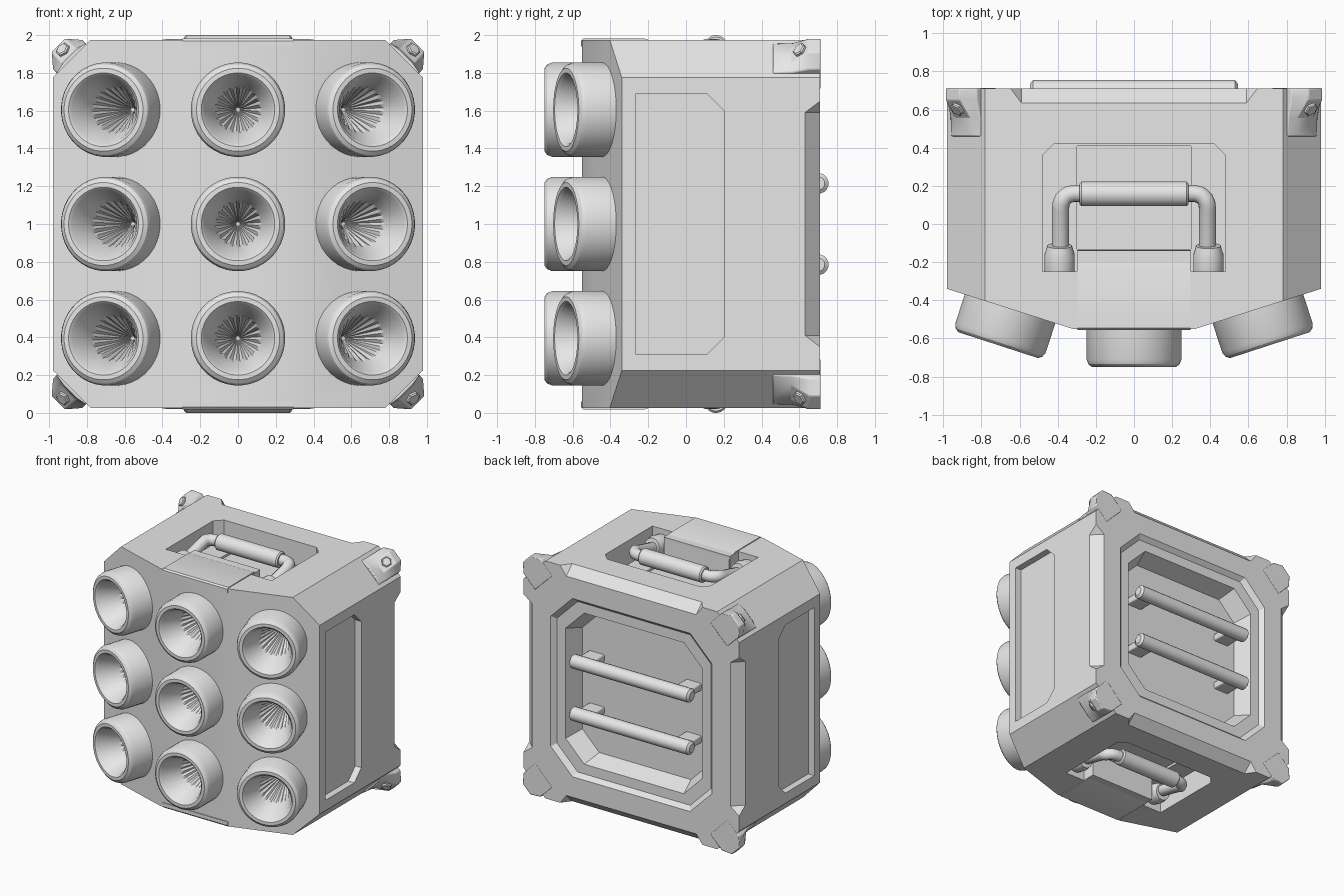
import bpy, bmesh, math
from mathutils import Matrix, Vector

if "Cube" in bpy.data.objects:
    bpy.data.objects.remove(bpy.data.objects["Cube"])

MID = 1.0            # height of the model's middle; parts are built around it
HALF = 0.975         # half height of the case

grey = bpy.data.materials.new("light grey")
grey.use_nodes = True
grey.diffuse_color = (0.8, 0.8, 0.8, 1)
grey.node_tree.nodes["Principled BSDF"].inputs["Base Color"].default_value = (0.8, 0.8, 0.8, 1)


def finish(bm, name, bevel=0):
    bmesh.ops.recalc_face_normals(bm, faces=bm.faces[:])
    mesh = bpy.data.meshes.new(name)
    bm.to_mesh(mesh)
    bm.free()
    mesh.materials.append(grey)
    ob = bpy.data.objects.new(name, mesh)
    ob.location.z = MID
    bpy.context.collection.objects.link(ob)
    if bevel:
        mod = ob.modifiers.new("bevel", 'BEVEL')
        mod.width, mod.segments = bevel, 2
    return ob


def loft(name, rings, caps=(True, True), bevel=0):
    """Skin a row of equal-length point rings."""
    bm = bmesh.new()
    rows = [[bm.verts.new(p) for p in ring] for ring in rings]
    for a, b in zip(rows, rows[1:]):
        for i in range(len(a)):
            j = (i + 1) % len(a)
            bm.faces.new((a[i], a[j], b[j], b[i]))
    for row, cap in zip((rows[0], rows[-1]), caps):
        if cap:
            bm.faces.new(row)
    return finish(bm, name, bevel)


def lathe(name, profile, origin, axis, sides=24, flute=(), caps=(True, True)):
    """Rings of (radius, distance) along an axis; fluted rings zigzag."""
    turn = Vector(axis).to_track_quat('Z', 'Y').to_matrix()
    rings = []
    for k, (r, d) in enumerate(profile):
        ring = []
        for i in range(sides):
            a = 2 * math.pi * (i + 0.5) / sides
            rr = r * (0.88 if k in flute and i % 2 else 1)
            ring.append(Vector(origin) + turn @ Vector((rr * math.cos(a), rr * math.sin(a), d)))
        rings.append(ring)
    return loft(name, rings, caps)


def octagon(r, c, y):
    pts = [(r, c - r), (r, r - c), (r - c, r), (c - r, r),
           (-r, r - c), (-r, c - r), (c - r, -r), (r - c, -r)]
    return [(x, y, z) for x, z in pts]


def cut(target, cutter):
    mod = target.modifiers.new("cut", 'BOOLEAN')
    mod.operation, mod.solver, mod.object = 'DIFFERENCE', 'EXACT', cutter
    bpy.context.view_layer.objects.active = target
    bpy.ops.object.modifier_apply(modifier=mod.name)
    bpy.data.objects.remove(cutter)


# Case: plan outline raised, then the four long corners sliced off
plan = [(-.98, .71), (-.98, -.34), (-.32, -.55), (.32, -.55), (.98, -.34), (.98, .71)]
case = loft("case", [[(x, y, z) for x, y in plan] for z in (-HALF, HALF)])
bm = bmesh.new()
bm.from_mesh(case.data)
for sx in (1, -1):
    for sz in (1, -1):
        res = bmesh.ops.bisect_plane(bm, geom=bm.verts[:] + bm.edges[:] + bm.faces[:],
                                     plane_co=(sx * .78, 0, sz * HALF),
                                     plane_no=(sx, 0, sz), clear_outer=True)
        edges = [e for e in res["geom_cut"] if isinstance(e, bmesh.types.BMEdge)]
        bmesh.ops.holes_fill(bm, edges=edges, sides=0)
bmesh.ops.recalc_face_normals(bm, faces=bm.faces[:])
bm.to_mesh(case.data)
bm.free()

# Tapered chamfers along the four back edges
for k in range(4):
    rot = Matrix.Rotation(k * math.pi / 2, 3, 'Y')
    ends = [[rot @ Vector((x, y, s * h)) for x, y, h in
             ((.86, .75, .59), (1.02, .59, .59), (1.02, .75, .71))] for s in (-1, 1)]
    cut(case, loft("chamfer_cutter", ends))

# Stepped recess in the back
steps = [(.75, .73), (.70, .675), (.62, .675), (.58, .56), (.57, .53)]
cut(case, loft("back_cutter", [octagon(r, r * .27, y) for r, y in steps]))

# Side panel recesses
panel = [(-.265, -.69), (.11, -.69), (.2, -.6), (.2, .6), (.11, .69), (-.265, .69)]
for s in (1, -1):
    cut(case, loft("side_cutter", [[(s * x, y, z) for y, z in panel] for x in (.925, 1.1)]))

# Handle wells, top and bottom, with a deeper middle channel
half_well = [(.3, -.14), (.3, -.25), (.48, -.25), (.48, .36), (.42, .42)]
well = half_well + [(-x, y) for x, y in reversed(half_well)]
channel = [(-.3, -.13), (.3, -.13), (.3, .41), (-.3, .41)]
for s in (1, -1):
    cut(case, loft("well_cutter", [[(x, y, s * z) for x, y in well] for z in (.78, 1.1)]))
    cut(case, loft("channel_cutter", [[(x, y, s * z) for x, y in channel] for z in (.76, .85)]))

# Nine barrels with fluted cups, the outer columns turned outward
lean = math.radians(18)
tube = [(.25, -.1), (.25, .16), (.24, .185), (.22, .2), (.195, .2), (.18, .185),
        (.125, .03), (.12, 0), (.012, -.3)]
for col, sx in (("right", -1), ("middle", 0), ("left", 1)):
    axis = Vector((sx * math.sin(lean), -math.cos(lean) if sx else -1, 0))
    for row, z in (("lower", -.605), ("centre", 0), ("upper", .605)):
        base = Vector((sx * .65, -.445 if sx else -.55, z))
        cut(case, lathe("bore_cutter", [(.19, .1), (.15, 0), (.05, -.33)], base, axis))
        lathe(f"{row}_{col}_barrel", tube, base, axis, 40, (7, 8), (False, True))

for s, side in ((1, "top"), (-1, "bottom")):
    # Cover plate in front of the well
    outline = [(-.556, .94), (-.556, .97), (-.545, .982), (-.22, .982), (-.14, .955), (-.135, .84),
               (-.16, .84), (-.2, .94)]
    loft(f"{side}_cover_plate", [[(x, y, s * z) for y, z in outline] for x in (-.295, .295)])
    # Bent handle tube
    curve = bpy.data.curves.new(f"{side}_handle", 'CURVE')
    curve.dimensions, curve.bevel_depth, curve.bevel_resolution = '3D', .045, 4
    curve.use_fill_caps = True
    half = [(.385, -.2, .85), (.385, .08, .92)]
    half += [(.315 + .07 * math.cos(a), .09 + .07 * math.sin(a), .935)
             for a in (.3, .6, .9, 1.2, math.pi / 2)]
    path = half + [(-x, y, z) for x, y, z in reversed(half)]
    line = curve.splines.new('POLY')
    line.points.add(len(path) - 1)
    for p, (x, y, z) in zip(line.points, path):
        p.co = (x, y, s * z, 1)
    handle = bpy.data.objects.new(curve.name, curve)
    handle.location.z = MID
    bpy.context.collection.objects.link(handle)
    curve.materials.append(grey)
    # Grip sleeve and the two sockets
    lathe(f"{side}_grip", [(.055, -.285), (.065, -.275), (.065, .275), (.055, .285)],
          (0, .158, s * .935), (1, 0, 0))
    for sx in (1, -1):
        lathe(f"{side}_handle_socket", [(.08, 0), (.08, .09), (.07, .12), (.065, .14), (.04, .14)],
              (sx * .39, -.25, s * .85), (0, 1, s * .24))

# Back rails on stand-offs
for z in (-.215, .215):
    lathe("back_rail", [(.035, -.545), (.055, -.53), (.055, .53), (.035, .545)],
          (0, .70, z), (1, 0, 0), 16)
    for x in (-.44, .44):
        block = [(x - .07, z - .03), (x + .07, z - .03), (x + .07, z + .03), (x - .07, z + .03)]
        loft("rail_standoff", [[(a, y, b) for a, b in block] for y in (.52, .70)], bevel=.01)

# Corner brackets with hex bolts
bracket = [(.46, -.03), (.46, .015), (.56, .025), (.65, .1), (.712, .1), (.712, -.12), (.68, -.12), (.68, -.03)]
for sx in (1, -1):
    for sz in (1, -1):
        out = Vector((sx, 0, sz)).normalized()
        along = Vector((sx, 0, -sz)).normalized()
        mid = Vector((sx * .88, 0, sz * .875))

        def place(t, y, d):
            return mid + along * t + out * d + Vector((0, y, 0))

        loft("corner_bracket", [[place(t, y, d * k if d > 0 else d) for y, d in bracket]
                                for t, k in ((-.11, .3), (-.05, 1), (.05, 1), (.11, .3))], bevel=.006)
        lathe("bracket_bolt", [(.04, -.02), (.04, .012), (.032, .018)], place(0, .605, .0625),
              out * .77 + Vector((0, -.64, 0)), 6)

# Smooth shading that keeps hard edges
bpy.ops.object.select_all(action='DESELECT')
for ob in bpy.context.collection.objects:
    if ob.type == 'MESH' and grey.name in ob.data.materials:
        ob.select_set(True)
        bpy.context.view_layer.objects.active = ob
bpy.ops.object.shade_smooth_by_angle(angle=math.radians(30))
